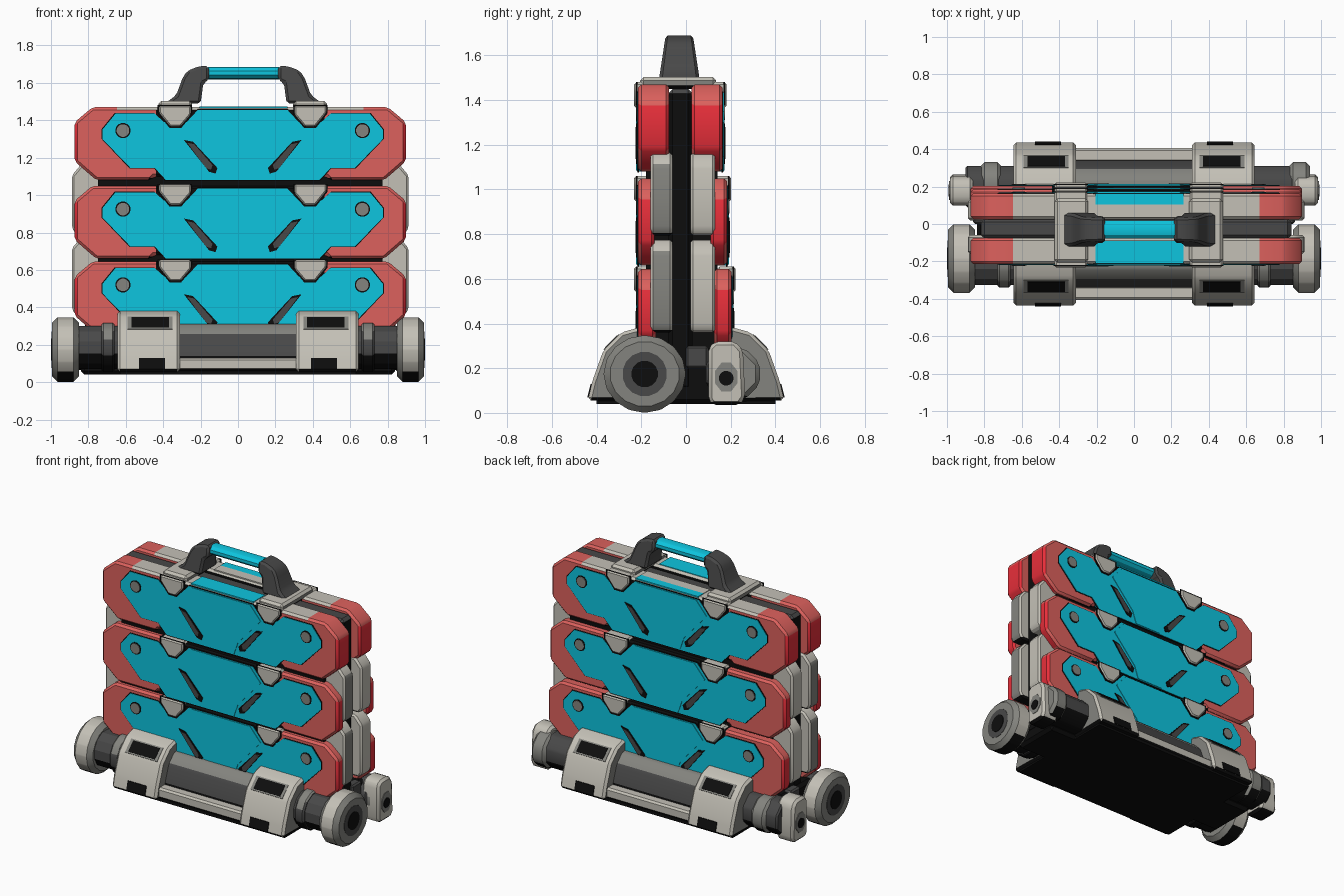
import bpy, bmesh, math

cube = bpy.data.objects.get("Cube")
if cube:
    bpy.data.objects.remove(cube)

COLOURS = {
    "teal": (0.004, 0.56, 0.74), "soft red": (0.72, 0.12, 0.11), "bright red": (0.85, 0.03, 0.045),
    "light grey": (0.55, 0.53, 0.47), "mid grey": (0.23, 0.23, 0.21),
    "dark grey": (0.065, 0.065, 0.065), "black": (0.004, 0.004, 0.004)}
MATS = {}
for label, rgb in COLOURS.items():
    m = bpy.data.materials.new(label)
    m.use_nodes = True
    m.diffuse_color = (*rgb, 1)
    m.node_tree.nodes["Principled BSDF"].inputs["Base Color"].default_value = (*rgb, 1)
    MATS[label] = m
TEAL, RED, BRIGHT, LIGHT, MID, DARK, BLACK = COLOURS
parts = []
BODY_X = 0.012          # upper body sits slightly off centre
PLATE_X = 0.025


def prism(name, pts, axis, a, b, colour, bevel=0.0, shift=0.0, cuts=(), rule=None):
    """Extrude a 2D outline along an axis from a to b, bevel it, colour by face rule."""
    place = {"X": lambda p, d: (d, p[0], p[1]),
             "Y": lambda p, d: (p[0], d, p[1]),
             "Z": lambda p, d: (p[0], p[1], d)}[axis]
    bm = bmesh.new()
    low = [bm.verts.new(place(p, a)) for p in pts]
    high = [bm.verts.new(place(p, b)) for p in pts]
    bm.faces.new(low)
    bm.faces.new(high)
    for i in range(len(pts)):
        j = (i + 1) % len(pts)
        bm.faces.new((low[i], low[j], high[j], high[i]))
    bmesh.ops.recalc_face_normals(bm, faces=bm.faces)
    if bevel:
        bmesh.ops.bevel(bm, geom=bm.edges[:], offset=bevel, segments=1,
                        affect="EDGES", clamp_overlap=True)
    for x in cuts:
        bmesh.ops.bisect_plane(bm, geom=bm.verts[:] + bm.edges[:] + bm.faces[:],
                               plane_co=(x, 0, 0), plane_no=(1, 0, 0))
    bm.normal_update()
    names = [colour]
    if rule:
        for f in bm.faces:
            c = rule(f.calc_center_median(), f.normal)
            if c not in names:
                names.append(c)
            f.material_index = names.index(c)
    mesh = bpy.data.meshes.new(name)
    bm.to_mesh(mesh)
    bm.free()
    for n in names:
        mesh.materials.append(MATS[n])
    ob = bpy.data.objects.new(name, mesh)
    ob.location.x = shift
    bpy.context.collection.objects.link(ob)
    parts.append(ob)
    return ob


def box(name, x0, x1, y0, y1, z0, z1, colour, bevel=0.0, shift=0.0, rule=None):
    return prism(name, [(x0, y0), (x1, y0), (x1, y1), (x0, y1)], "Z", z0, z1,
                 colour, bevel, shift, rule=rule)


def ring(cx, cy, rx, ry=None, n=16):
    ry = ry or rx
    t = [2 * math.pi * (i + 0.5) / n for i in range(n)]
    return [(cx + rx * math.cos(a), cy + ry * math.sin(a)) for a in t]


def both(half):
    """Complete an outline that is symmetric about x = 0."""
    return half + [(-x, z) for x, z in reversed(half)]


def grow(pts, cx, cz, kx, kz):
    """Scale an outline about a point."""
    return [(cx + (x - cx) * kx, cz + (z - cz) * kz) for x, z in pts]


def body_rule(c, n):
    if abs(c.x) > 0.66:
        return BRIGHT if abs(n.x) > 0.55 and n.z < 0.3 else RED
    if n.z > 0.4 and c.z > 1.4:
        return LIGHT
    if abs(c.x) > 0.44 and (abs(n.y) > 0.6 or n.z > 0.4):
        return RED
    return BLACK


# Light parts: darker ends, black undersides
def shell_rule(c, n):
    if n.z < -0.6:
        return BLACK
    return MID if abs(n.x) > 0.8 else LIGHT


def axle_rule(c, n):
    return BLACK if n.z < -0.3 else DARK


# Outlines measured down from the top edge of a row
BODY = both([(0.79, 0), (0.885, -0.08), (0.885, -0.29), (0.77, -0.39), (0.48, -0.39), (0.46, -0.37)])
PLATE = both([(0.24, -0.015), (0.30, -0.08), (0.42, -0.08), (0.47, -0.035), (0.68, -0.035),
              (0.75, -0.12), (0.75, -0.17), (0.60, -0.325), (0.47, -0.325), (0.41, -0.39)])
CENTRE = both([(0.22, -0.018), (0.30, -0.11), (0.13, -0.30), (0.10, -0.385)])
NOTCH = [(0.275, 0.01), (0.45, 0.01), (0.45, -0.03), (0.39, -0.105), (0.33, -0.105), (0.275, -0.04)]
SLOT = [(0.315, -0.175), (0.265, -0.185), (0.135, -0.325), (0.145, -0.355), (0.18, -0.345)]
PLATE_EDGE = grow(PLATE, 0, -0.2, 1.007, 1.025)
NOTCH_EDGE = grow(NOTCH, 0.362, 0, 1.05, 1.06)
SLOT_FACE = grow(SLOT, 0.24, -0.25, 0.75, 0.8)

# Stacked armour rows on the front and back
for row, top, lean, inner in (("top", 1.47, 0, -0.075), ("middle", 1.05, 0.02, -0.14),
                              ("bottom", 0.645, 0.04, -0.135)):
    up = lambda pts, s=1: [(x * s, z + top) for x, z in pts]
    for face in ("front", "back"):
        flip = lambda y: y if face == "front" else -0.05 - y + lean
        tag = f"{face}_{row}"

        def layer(part, pts, y0, y1, colour, shift=PLATE_X, **kw):
            prism(f"{tag}_{part}", pts, "Y", flip(y0), flip(y1), colour, shift=shift, **kw)

        layer("armour", up(BODY), -0.214, inner, RED, BODY_X, bevel=0.02,
              cuts=(-0.66, -0.45, 0.45, 0.66), rule=body_rule)
        layer("plate_seam", up(PLATE_EDGE), -0.2165, -0.21, BLACK)
        layer("plate", up(PLATE), -0.219, -0.2, TEAL)
        layer("centre_plate", up(CENTRE), -0.223, -0.2, TEAL)
        for s in (-1, 1):
            layer("notch_seam", up(NOTCH_EDGE, s), -0.2245, -0.218, BLACK)
            layer("notch_cap", up(NOTCH, s), -0.232, -0.15, LIGHT, bevel=0.01)
            layer("slot", up(SLOT, s), -0.2245, -0.218, BLACK)
            layer("slot_face", up(SLOT_FACE, s), -0.226, -0.22, DARK)
            layer("bolt_rim", ring(0.64 * s, top - 0.125, 0.041), -0.221, -0.216, BLACK)
            layer("bolt", ring(0.64 * s, top - 0.125, 0.034), -0.224, -0.216, MID)

# Teal caps and light ledge between the handle feet
box("front_top_strip", -0.23, 0.24, -0.212, -0.09, 1.465, 1.474, TEAL, shift=PLATE_X)
box("back_top_strip", -0.23, 0.24, 0.105, 0.162, 1.465, 1.474, TEAL, shift=PLATE_X)
box("back_top_ledge", -0.23, 0.24, 0.035, 0.105, 1.465, 1.474, LIGHT, shift=PLATE_X)

# Dark core and the end blocks between the rows
box("inner_core", -0.76, 0.76, -0.18, 0.14, 0.2, 1.40, BLACK, shift=BODY_X)
box("centre_spine", -0.83, 0.83, -0.08, 0.03, 0.1, 1.45, BLACK, 0.02, BODY_X,
    rule=lambda c, n: DARK if n.z > 0.5 else BLACK)
for s in (-1, 1):
    for z0, z1 in ((0.36, 0.775), (0.795, 1.165)):
        end = [(0.74 * s, z0), (0.88 * s, z0), (0.9 * s, z0 + 0.03),
               (0.9 * s, z1 - 0.06), (0.85 * s, z1), (0.74 * s, z1)]
        prism("front_end_block", end, "Y", -0.16, -0.06, LIGHT, 0.012, BODY_X, rule=shell_rule)
        prism("back_end_block", end, "Y", 0.02, 0.13, LIGHT, 0.012, BODY_X)
    box("end_socket", *sorted((0.8 * s, 0.86 * s)), 0.0, 0.1, 0.2, 0.3, DARK, 0.01)

# Carrying handle
LEG = [(0.42, 1.49), (0.36, 1.535), (0.325, 1.63), (0.30, 1.665), (0.235, 1.69), (0.185, 1.69),
       (0.185, 1.615), (0.215, 1.60), (0.23, 1.49)]
for s in (-1, 1):
    ob = prism("handle_leg", [(x * s, z) for x, z in LEG], "Y", -0.12, 0.06, DARK, 0.014, 0.03)
    for v in ob.data.vertices:
        v.co.y = -0.03 + (v.co.y + 0.03) * (1 - 1.7 * max(0, v.co.z - 1.5))
    box("handle_bracket", *sorted((0.27 * s, 0.45 * s)), -0.205, 0.135, 1.45, 1.503,
        LIGHT, 0.015, PLATE_X, rule=shell_rule)
prism("handle_grip", ring(-0.03, 1.652, 0.05, 0.034, 10), "X", -0.19, 0.19, TEAL, shift=0.03)

# Base slab and skirts
box("base_core", -0.84, 0.84, -0.17, 0.17, 0.04, 0.29, BLACK, 0.02)
box("base_floor", -0.63, 0.63, -0.40, 0.40, 0.04, 0.06, BLACK)
CLAMP = [(-0.44, 0.055), (-0.42, 0.14), (-0.37, 0.28), (-0.29, 0.36), (-0.2, 0.385),
         (-0.15, 0.3), (-0.15, 0.05)]
SKIRT = [(-0.36, 0.05), (-0.335, 0.15), (-0.30, 0.25), (-0.24, 0.31), (-0.15, 0.31), (-0.15, 0.05)]
FRAME = [(-0.369, 0.285), (-0.301, 0.352), (-0.293, 0.344), (-0.361, 0.277)]
WINDOW = [(-0.364, 0.293), (-0.309, 0.348), (-0.303, 0.342), (-0.358, 0.287)]
VENT = [(-0.442, 0.07), (-0.427, 0.13), (-0.419, 0.129), (-0.433, 0.07)]
for m in (1, -1):
    fy = lambda pts: [(y * m, z) for y, z in pts]
    prism("skirt", fy(SKIRT), "X", -0.33, 0.33, DARK, 0.01,
          rule=lambda c, n: MID if n.z > 0.6 else (BLACK if c.z < 0.12 else DARK))
    box("skirt_bar", -0.33, 0.33, *sorted((-0.405 * m, -0.33 * m)), 0.06, 0.13, LIGHT, 0.012, rule=shell_rule)
    for s in (-1, 1):
        prism("clamp", fy(CLAMP), "X", 0.31 * s, 0.645 * s, LIGHT, 0.015, rule=shell_rule)
        prism("clamp_frame", fy(FRAME), "X", 0.35 * s, 0.59 * s, MID)
        prism("clamp_window", fy(WINDOW), "X", 0.37 * s, 0.57 * s, BLACK)
        prism("clamp_vent", fy(VENT), "X", 0.39 * s, 0.53 * s, BLACK)

# Rollers at the front corners, smaller feet at the back corners
FOOT = [(0.10, 0.06), (0.12, 0.035), (0.24, 0.035), (0.265, 0.07), (0.255, 0.28),
        (0.22, 0.32), (0.13, 0.32), (0.10, 0.29)]
for s in (-1, 1):
    prism("front_axle", ring(-0.21, 0.185, 0.12, n=12), "X", 0.6 * s, 0.88 * s, DARK, rule=axle_rule)
    prism("front_axle_collar", ring(-0.21, 0.185, 0.135, n=12), "X", 0.66 * s, 0.73 * s, DARK, 0.01,
          rule=lambda c, n: MID if n.z > 0.45 else axle_rule(c, n))
    prism("roller", ring(-0.185, 0.174, 0.187, 0.176), "X", 0.85 * s, 0.995 * s, LIGHT, 0.03,
          rule=lambda c, n: MID if abs(n.x) > 0.5 else shell_rule(c, n))
    prism("roller_disc", ring(-0.185, 0.174, 0.10), "X", 0.99 * s, 0.997 * s, DARK)
    prism("roller_hub", ring(-0.185, 0.174, 0.06), "X", 0.992 * s, 1.0 * s, BLACK)
    prism("back_axle", ring(0.2, 0.175, 0.12, n=8), "X", 0.6 * s, 0.9 * s, DARK, 0.01, rule=axle_rule)
    c0 = 0.83 if s > 0 else 0.71
    prism("back_collar", ring(0.215, 0.175, 0.125, n=8), "X", c0 * s, (c0 + 0.11) * s, MID, 0.02,
          rule=lambda c, n: BLACK if n.z < -0.6 else MID)
    prism("back_foot", FOOT, "X", 0.86 * s, 0.985 * s, LIGHT, 0.02,
          rule=lambda c, n: BLACK if n.z < -0.6 else LIGHT)
    prism("back_foot_plate", ring(0.18, 0.16, 0.055, 0.07, 8), "X", 0.98 * s, 0.989 * s, MID)
    prism("back_foot_hub", ring(0.18, 0.155, 0.033), "X", 0.985 * s, 0.993 * s, BLACK)

# Smooth shading with crisp edges
bpy.ops.object.select_all(action="DESELECT")
for ob in parts:
    ob.select_set(True)
bpy.context.view_layer.objects.active = parts[0]
bpy.ops.object.shade_smooth_by_angle(angle=math.radians(28))
